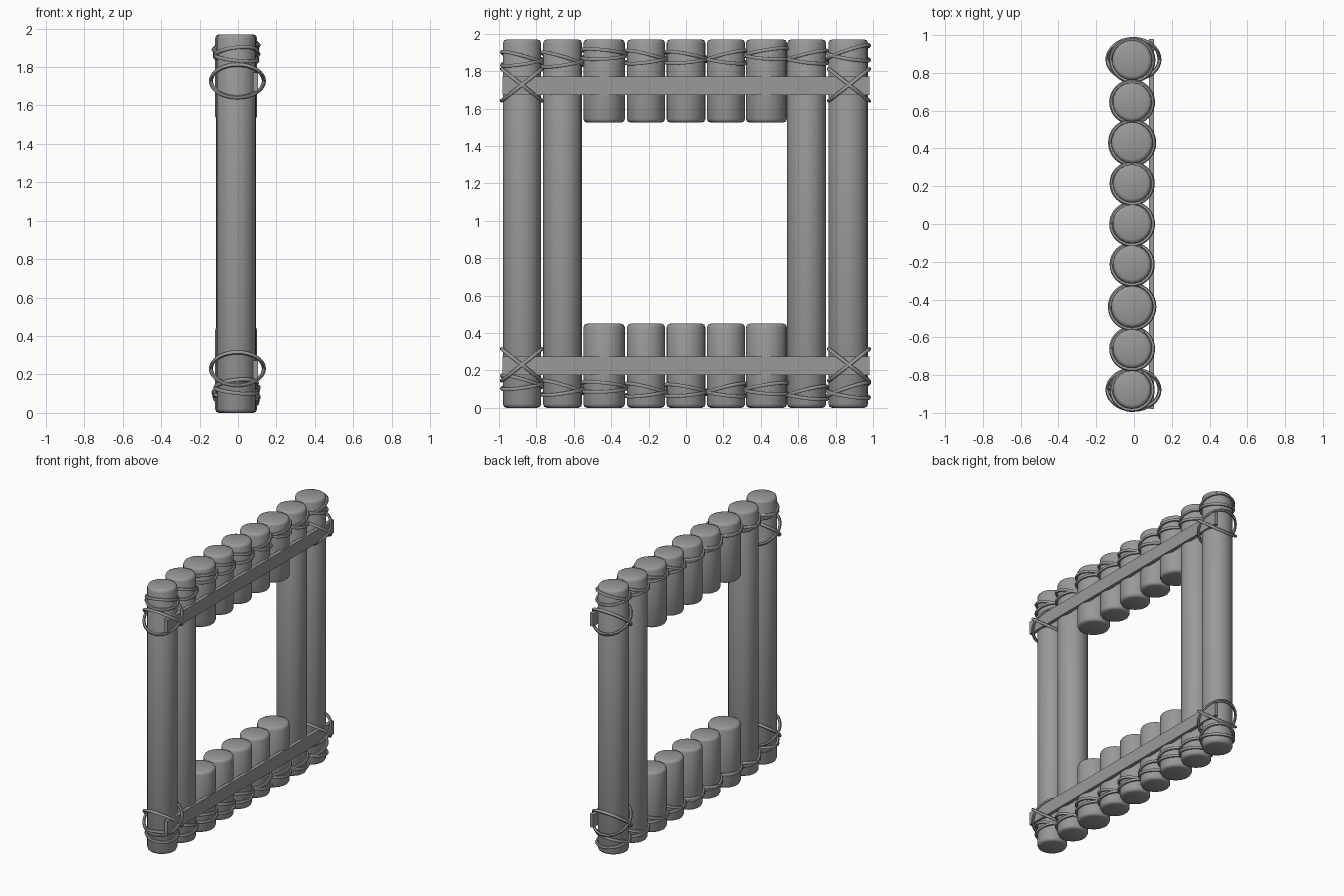
import bpy, bmesh, math
from math import cos, sin, tau

cube = bpy.data.objects.get("Cube")
if cube:
    bpy.data.objects.remove(cube, do_unlink=True)

grey = bpy.data.materials.new("weathered_grey")
grey.use_nodes = True
colour = (0.32, 0.32, 0.32, 1)
grey.diffuse_color = colour
grey.node_tree.nodes["Principled BSDF"].inputs["Base Color"].default_value = colour

CX = -0.01      # centre line of the logs
HEIGHT = 1.97


def finish(obj, angle=None):
    obj.data.materials.append(grey)
    bpy.ops.object.select_all(action="DESELECT")
    obj.select_set(True)
    bpy.context.view_layer.objects.active = obj
    if angle:
        bpy.ops.object.shade_smooth_by_angle(angle=math.radians(angle))


def log(name, y, r, z0, z1):
    """Upright round log with softened ends."""
    bpy.ops.mesh.primitive_cylinder_add(vertices=18, radius=r, depth=z1 - z0,
                                        location=(CX, y, (z0 + z1) / 2))
    obj = bpy.context.object
    obj.name = name
    bm = bmesh.new()
    bm.from_mesh(obj.data)
    rims = [e for e in bm.edges if abs(e.verts[0].co.z - e.verts[1].co.z) < 1e-4]
    bmesh.ops.bevel(bm, geom=rims, offset=0.02, segments=2, profile=0.5, affect="EDGES")
    bm.to_mesh(obj.data)
    bm.free()
    finish(obj, 60)


def rope(name, x, y, z, rx, ry, rise, lean=0.0):
    """Closed rope loop; rise tilts it along y, lean tilts it along x."""
    curve = bpy.data.curves.new(name, "CURVE")
    curve.dimensions = "3D"
    curve.bevel_depth = 0.0105
    curve.bevel_resolution = 1
    spline = curve.splines.new("POLY")
    count = 32
    spline.points.add(count - 1)
    for i, p in enumerate(spline.points):
        a = tau * i / count
        p.co = (x + rx * cos(a), y + ry * sin(a), z + rise * sin(a) + lean * cos(a), 1)
    spline.use_cyclic_u = True
    obj = bpy.data.objects.new(name, curve)
    bpy.context.collection.objects.link(obj)
    bpy.ops.object.select_all(action="DESELECT")
    obj.select_set(True)
    bpy.context.view_layer.objects.active = obj
    bpy.ops.object.convert(target="MESH")
    finish(bpy.context.object, 60)


# Per log: y, radius, upper rope height, lower rope height, rope tilt
logs = [
    (-0.877, 0.102, 1.86, 0.13, 0.030), (-0.660, 0.104, 1.855, 0.10, 0.032),
    (-0.438, 0.111, 1.89, 0.11, 0.012), (-0.214, 0.102, 1.87, 0.09, 0.026),
    (0.000, 0.104, 1.87, 0.09, 0.020), (0.214, 0.102, 1.87, 0.09, 0.026),
    (0.430, 0.110, 1.89, 0.10, 0.018), (0.645, 0.104, 1.87, 0.075, 0.026),
    (0.867, 0.106, 1.89, 0.085, 0.036),
]
for i, (y, r, top, low, tilt) in enumerate(logs):
    # Tall posts at the sides, short logs above and below the opening
    if 2 <= i <= 6:
        log(f"upper_short_log_{i}", y, r, 1.525, HEIGHT)
        log(f"lower_short_log_{i}", y, r, 0, 0.45)
    else:
        log(f"tall_log_{i}", y, r, 0, HEIGHT)
    # Two crossing rope loops at each end
    side = 1 if i > 4 else -1
    for label, z in (("upper", top), ("lower", low)):
        rope(f"{label}_rope_a_{i}", CX, y, z + 0.012, r + 0.007, r + 0.006, side * tilt, 0.012)
        rope(f"{label}_rope_b_{i}", CX, y, z - 0.012, r + 0.007, r + 0.006, -side * tilt * 0.5, -0.012)

# Cross planks with their wide crossed lashings at the corners
for label, z in (("upper", 1.722), ("lower", 0.225)):
    bpy.ops.mesh.primitive_cube_add(size=1, location=(0.092, 0, z))
    plank = bpy.context.object
    plank.name = f"{label}_plank"
    plank.scale = (0.026, 1.96, 0.097)
    bpy.ops.object.transform_apply(location=False, rotation=False, scale=True)
    finish(plank)
    for corner, y in (("right", -0.877), ("left", 0.872)):
        for n, rise in enumerate((0.085, -0.085)):
            rope(f"{label}_lashing_{corner}_{n}", -0.003, y, z + 0.005, 0.138, 0.108, rise)
